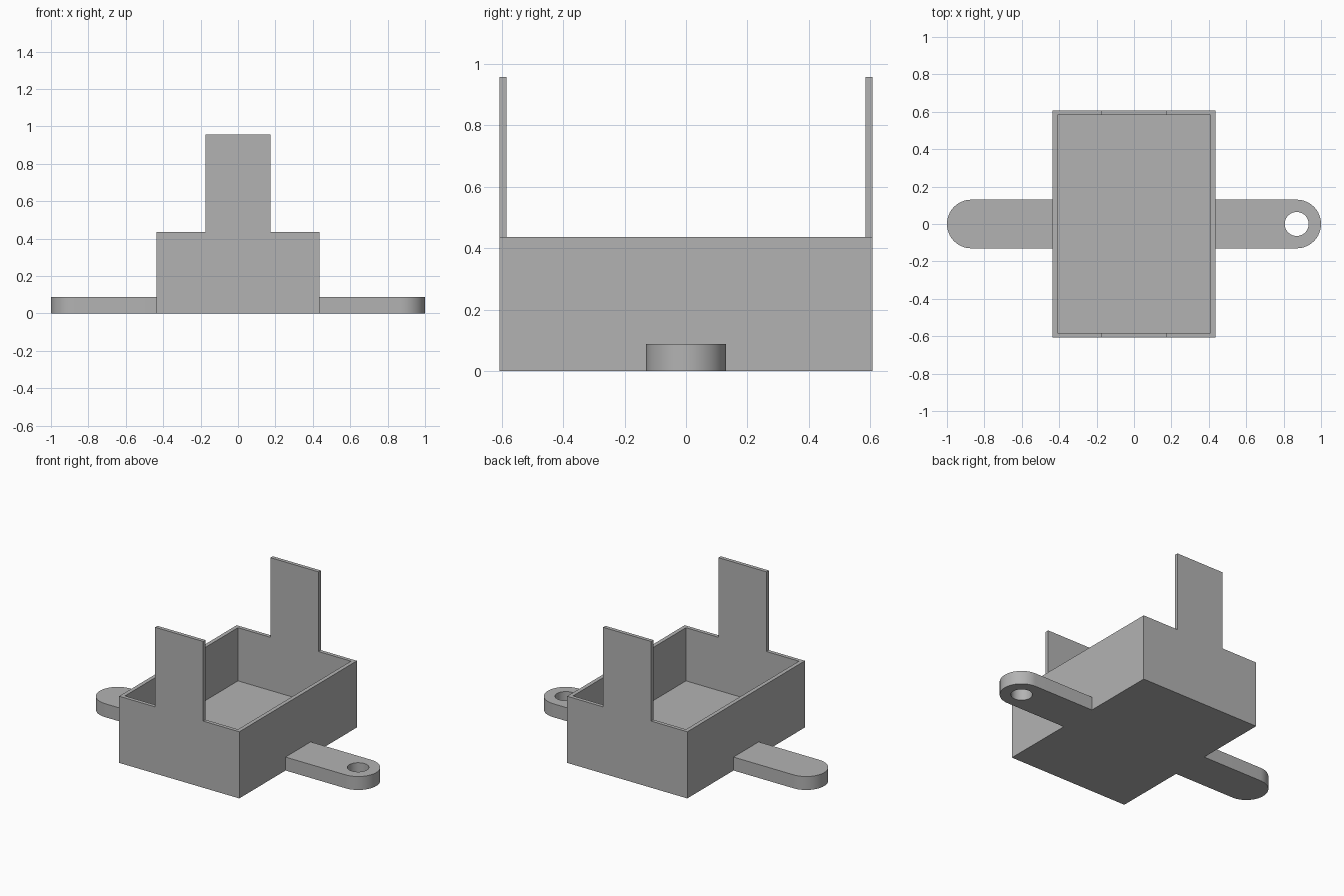
import bpy, bmesh, math
from mathutils import Matrix

cube = bpy.data.objects.get("Cube")
if cube:
    bpy.data.objects.remove(cube, do_unlink=True)

# Main dimensions
HALF_X, HALF_Y = 0.435, 0.608
INNER_X, INNER_Y = 0.409, 0.584
RIM, TOP, BASE = 0.436, 0.957, 0.088
POST = 0.174
EAR_R, HOLE_R, EAR_X = 0.13, 0.064, 0.87

grey = bpy.data.materials.new("plain grey")
grey.use_nodes = True
colour = (0.45, 0.45, 0.45, 1)
grey.diffuse_color = colour
grey.node_tree.nodes["Principled BSDF"].inputs["Base Color"].default_value = colour


def prism(name, outline, low, high, matrix=Matrix()):
    """Extrude a flat outline along its own z axis from low to high."""
    bm = bmesh.new()
    face = bm.faces.new([bm.verts.new((u, v, low)) for u, v in outline])
    result = bmesh.ops.extrude_face_region(bm, geom=[face])
    moved = [g for g in result["geom"] if isinstance(g, bmesh.types.BMVert)]
    bmesh.ops.translate(bm, verts=moved, vec=(0, 0, high - low))
    bm.transform(matrix)
    bmesh.ops.recalc_face_normals(bm, faces=bm.faces)
    mesh = bpy.data.meshes.new(name)
    bm.to_mesh(mesh)
    bm.free()
    mesh.materials.append(grey)
    obj = bpy.data.objects.new(name, mesh)
    bpy.context.collection.objects.link(obj)
    return obj


def cut(obj, cutter):
    """Subtract the cutter from the object, then discard the cutter."""
    cutter.hide_render = True
    mod = obj.modifiers.new("cut", 'BOOLEAN')
    mod.operation, mod.solver, mod.object = 'DIFFERENCE', 'EXACT', cutter
    bpy.context.view_layer.update()
    result = obj.evaluated_get(bpy.context.evaluated_depsgraph_get())
    mesh = bpy.data.meshes.new_from_object(result)
    obj.modifiers.clear()
    obj.data = mesh
    bpy.data.objects.remove(cutter, do_unlink=True)


def arc(cx, radius, start, end, steps):
    angles = [start + (end - start) * i / steps for i in range(steps + 1)]
    return [(cx + radius * math.cos(a), radius * math.sin(a)) for a in angles]


def rectangle(x, y):
    return [(-x, -y), (x, -y), (x, y), (-x, y)]


# Open tray with an upright on each end: stepped profile, hollowed from above
right_half = [(HALF_X, 0), (HALF_X, RIM), (POST, RIM), (POST, TOP)]
profile = right_half + [(-x, z) for x, z in reversed(right_half)]
tray = prism("tray_with_uprights", profile, -HALF_Y, HALF_Y,
             Matrix.Rotation(math.pi / 2, 4, 'X'))
cut(tray, prism("pocket_cutter", rectangle(INNER_X, INNER_Y), BASE, TOP + 0.2))

# Rounded mounting ears with a through hole
for name, side in (("left_mounting_ear", 1), ("right_mounting_ear", -1)):
    turn = Matrix.Rotation(0 if side > 0 else math.pi, 4, 'Z')
    outline = [(HALF_X, -EAR_R)] + arc(EAR_X, EAR_R, -math.pi / 2, math.pi / 2, 32)
    outline.append((HALF_X, EAR_R))
    ear = prism(name, outline, 0, BASE, turn)
    hole = arc(EAR_X, HOLE_R, 0, 2 * math.pi, 48)[:-1]
    cut(ear, prism("hole_cutter", hole, -0.1, BASE + 0.1, turn))
    bpy.ops.object.select_all(action='DESELECT')
    ear.select_set(True)
    bpy.context.view_layer.objects.active = ear
    bpy.ops.object.shade_smooth_by_angle(angle=math.radians(30))
